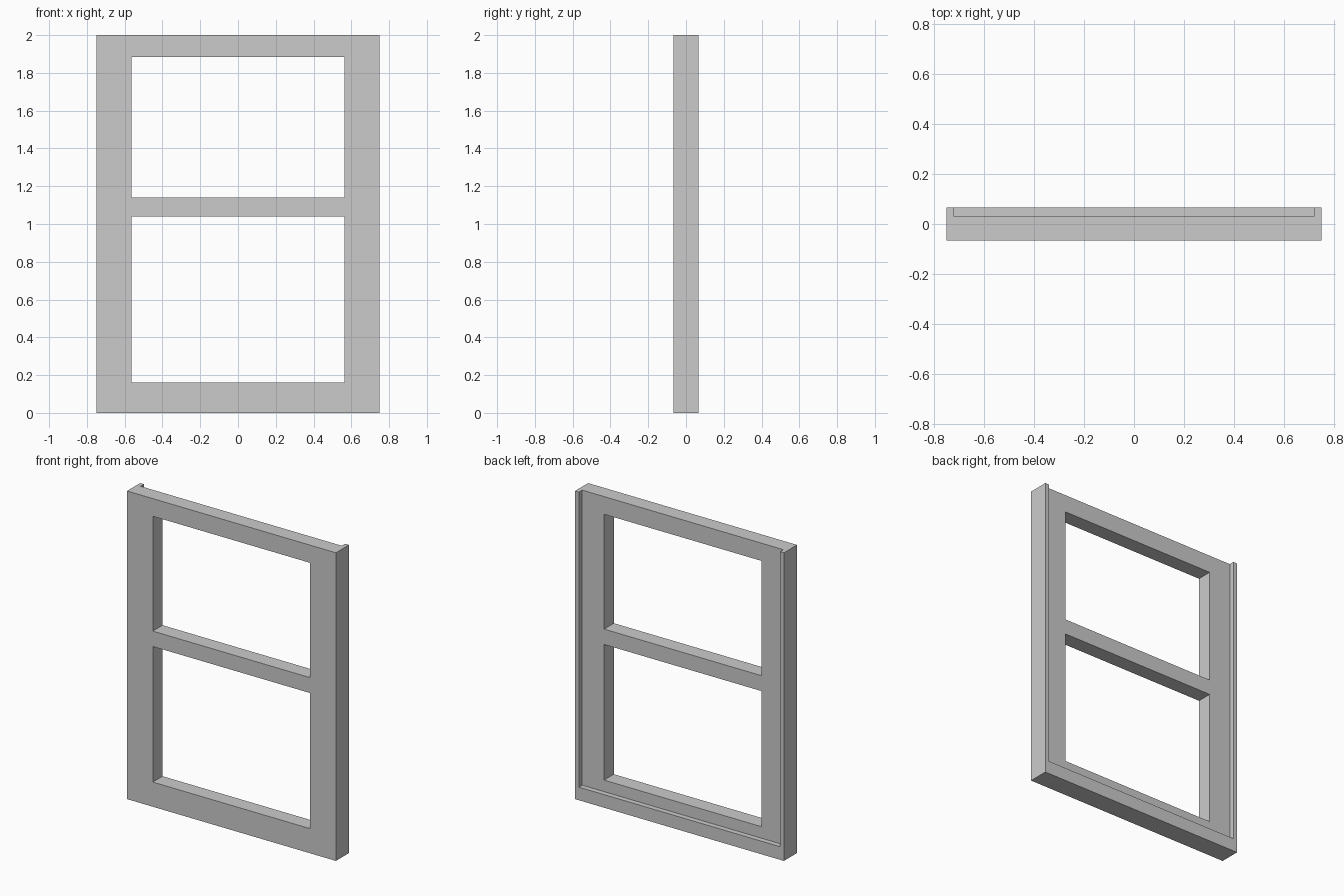
import bpy

if "Cube" in bpy.data.objects:
    bpy.data.objects.remove(bpy.data.objects["Cube"])


def box(name, x, y, z):
    """Box spanning the (min, max) pairs given for each axis."""
    spans = (x, y, z)
    bpy.ops.mesh.primitive_cube_add(size=1, location=[(a + b) / 2 for a, b in spans])
    ob = bpy.context.object
    ob.name = name
    ob.scale = [b - a for a, b in spans]
    bpy.ops.object.transform_apply(location=True, rotation=False, scale=True)
    return ob


def cut(target, cutter):
    """Subtract the cutter from the target, then remove it."""
    cutter.hide_render = True
    mod = target.modifiers.new("cut", 'BOOLEAN')
    mod.operation = 'DIFFERENCE'
    mod.solver = 'EXACT'
    mod.object = cutter
    bpy.context.view_layer.objects.active = target
    bpy.ops.object.modifier_apply(modifier=mod.name)
    bpy.data.objects.remove(cutter)


# Solid slab for the whole frame
frame = box("window_frame", (-0.75, 0.75), (-0.067, 0.067), (0, 2))

# Back recess, open at the top, leaving side lips and a bottom ledge
cut(frame, box("recess_cutter", (-0.722, 0.722), (0.033, 0.2), (0.085, 2.2)))

# Lower and upper pane openings, leaving the cross bar between them
for z in ((0.16, 1.04), (1.14, 1.885)):
    cut(frame, box("pane_cutter", (-0.565, 0.565), (-0.3, 0.3), z))
